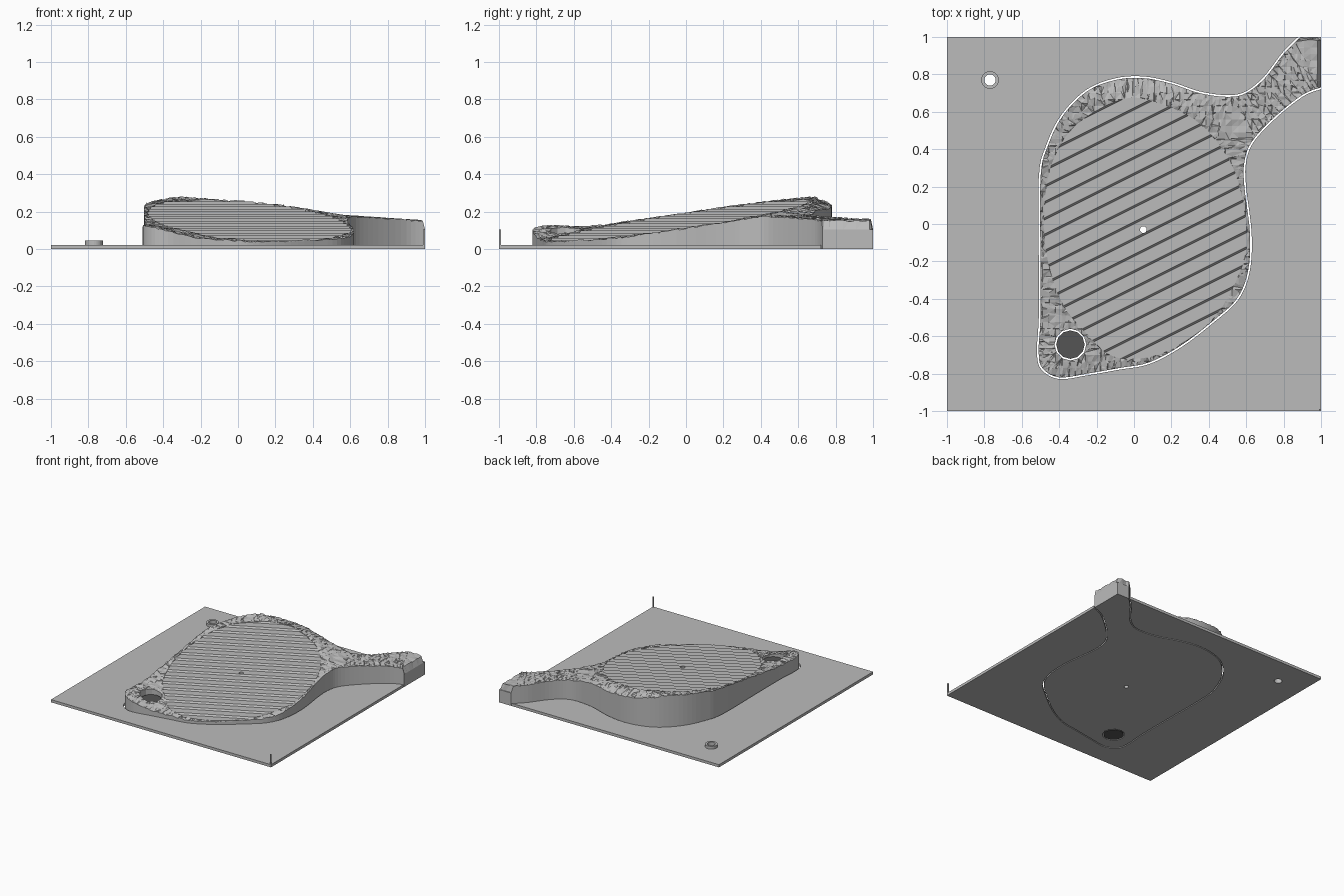
import bpy, bmesh, math, random
from mathutils import Vector

random.seed(4)
cube = bpy.data.objects.get("Cube")
if cube:
    bpy.data.objects.remove(cube, do_unlink=True)


def material(name, value):
    mat = bpy.data.materials.new(name)
    mat.use_nodes = True
    colour = (value, value, value, 1)
    mat.diffuse_color = colour
    mat.node_tree.nodes["Principled BSDF"].inputs["Base Color"].default_value = colour
    return mat


GREY = material("grey", 0.5)
DARK = material("dark grey", 0.09)


def spline(points, closed, steps=5):
    """Smooth curve through the given points."""
    pts = [Vector(p) for p in points]
    n = len(pts)
    pick = (lambda i: pts[i % n]) if closed else (lambda i: pts[max(0, min(n - 1, i))])
    out = []
    for i in range(n if closed else n - 1):
        a, b, c, d = (pick(i + k) for k in (-1, 0, 1, 2))
        for s in range(steps):
            t = s / steps
            out.append(b + 0.5 * t * (c - a + t * (2 * a - 5 * b + 4 * c - d + t * (3 * (b - c) + d - a))))
    return out if closed else out + [pts[-1]]


def circle(x, y, r, n=24):
    return [Vector((x + r * math.cos(math.tau * i / n), y + r * math.sin(math.tau * i / n)))
            for i in range(n)]


def slab(name, loops, height, cuts=(), mat=GREY):
    """Solid from z = 0 up to height(x, y); the first loop is the outside, the rest are holes."""
    bm = bmesh.new()
    for loop in loops:
        verts = [bm.verts.new((p.x, p.y, 0)) for p in loop]
        for a, b in zip(verts, verts[1:] + verts[:1]):
            bm.edges.new((a, b))
    bmesh.ops.triangle_fill(bm, use_beauty=True, edges=bm.edges[:], normal=(0, 0, 1))
    for co, no in cuts:
        bmesh.ops.bisect_plane(bm, geom=bm.verts[:] + bm.edges[:] + bm.faces[:],
                               dist=1e-5, plane_co=co, plane_no=no)
    grown = bmesh.ops.extrude_face_region(bm, geom=bm.faces[:], use_keep_orig=True)
    for v in grown["geom"]:
        if isinstance(v, bmesh.types.BMVert):
            v.co.z = height(v.co.x, v.co.y)
    bmesh.ops.triangulate(bm, faces=bm.faces[:])
    bmesh.ops.recalc_face_normals(bm, faces=bm.faces[:])
    mesh = bpy.data.meshes.new(name)
    bm.to_mesh(mesh)
    bm.free()
    mesh.materials.append(mat)
    obj = bpy.data.objects.new(name, mesh)
    bpy.context.collection.objects.link(obj)
    return obj


# Mound outline, from the lower side of the neck round to its upper side
outline = spline([
    (1, .73), (.9, .69), (.75, .57), (.63, .44), (.59, .33), (.59, .2), (.62, -.05),
    (.61, -.25), (.55, -.4), (.42, -.52), (.25, -.65), (.08, -.74), (-.08, -.77),
    (-.25, -.8), (-.4, -.82), (-.49, -.77), (-.51, -.68), (-.5, -.5), (-.5, -.2),
    (-.5, .25), (-.46, .42), (-.38, .58), (-.25, .71), (-.1, .77), (.05, .78),
    (.2, .75), (.35, .7), (.5, .68), (.6, .7), (.7, .78), (.8, .91), (.89, 1)], False)

# Oval stepped field inside the mound
oval = spline([
    (-.05, .67), (.15, .64), (.36, .53), (.53, .3), (.6, 0), (.58, -.22), (.43, -.5),
    (.2, -.67), (.02, -.72), (-.13, -.7), (-.25, -.59), (-.38, -.43), (-.46, -.2),
    (-.48, .05), (-.44, .32), (-.31, .53)], True)

# Field slope, its step spacing and riser width
SLOPE, STEP, RISER = 0.148, 0.087, 0.012
PIT = (-0.34, -0.645)


def plane(x, y):
    return 0.157 + SLOPE * (y - 0.5 * x)


def stepped(x, y):
    k = (y - 0.5 * x) / STEP
    level = math.floor(k)
    return 0.15 + SLOPE * STEP * (level + min(1, (k - level) * STEP / RISER))


def rough(x, y):
    if max(x, y) > 0.99:
        return 0.105
    cap = max(0.26 - 0.178 * (x - 0.1), 0.18 - 0.067 * (x - 0.55))
    z = min(plane(x, y), cap) - 0.4 * max(0, y - 0.68) * (x < 0.5)
    z += 0.045 * math.exp(-((x + 0.47) ** 2 + (y + 0.78) ** 2) / 0.03)
    return z + random.uniform(-0.005, 0.005)


# Stepped field with a cup hole
step_cuts = [((0, k * STEP + w, 0), (-0.5, 1, 0)) for k in range(-14, 13) for w in (0, RISER)]
slab("stepped_field", [oval, circle(0.05, -0.03, 0.018, 16)], stepped, step_cuts)

# Rough surround with the neck running to the corner
grid = [i * 0.035 for i in range(-24, 28)] + [0.98]
grid_cuts = [((g, 0, 0), (1, 0, 0)) for g in grid] + [((0, g, 0), (0, 1, 0)) for g in grid]
pit_edge = circle(*PIT, 0.085, 12)
slab("rough_surround", [outline + [Vector((1, 1))], oval, pit_edge], rough, grid_cuts)

# Pit floor, standing free of the surround
slab("pit_floor", [circle(*PIT, 0.076, 12)], lambda x, y: 0.07, mat=DARK)

# Base sheet with a narrow slit round the mound
gap = []
for i, p in enumerate(outline):
    d = (outline[min(i + 1, len(outline) - 1)] - outline[max(i - 1, 0)]).normalized()
    q = p + Vector((-d.y, d.x)) * 0.009
    gap.append(Vector((min(q.x, 1), min(q.y, 1))))
sheet = [Vector((-1, -1)), Vector((1, -1))] + gap + [Vector((-1, 1))]
peg = (-0.77, 0.77)
slab("base_sheet", [sheet, circle(*peg, 0.03)], lambda x, y: 0.022)

# Raised ring round the sheet hole
slab("hole_ring", [circle(*peg, 0.047), circle(*peg, 0.03)], lambda x, y: 0.045)

# Thin corner pin
slab("corner_pin", [[Vector(p) for p in ((.99, -1), (1, -1), (1, -.99), (.99, -.99))]],
     lambda x, y: 0.105)
